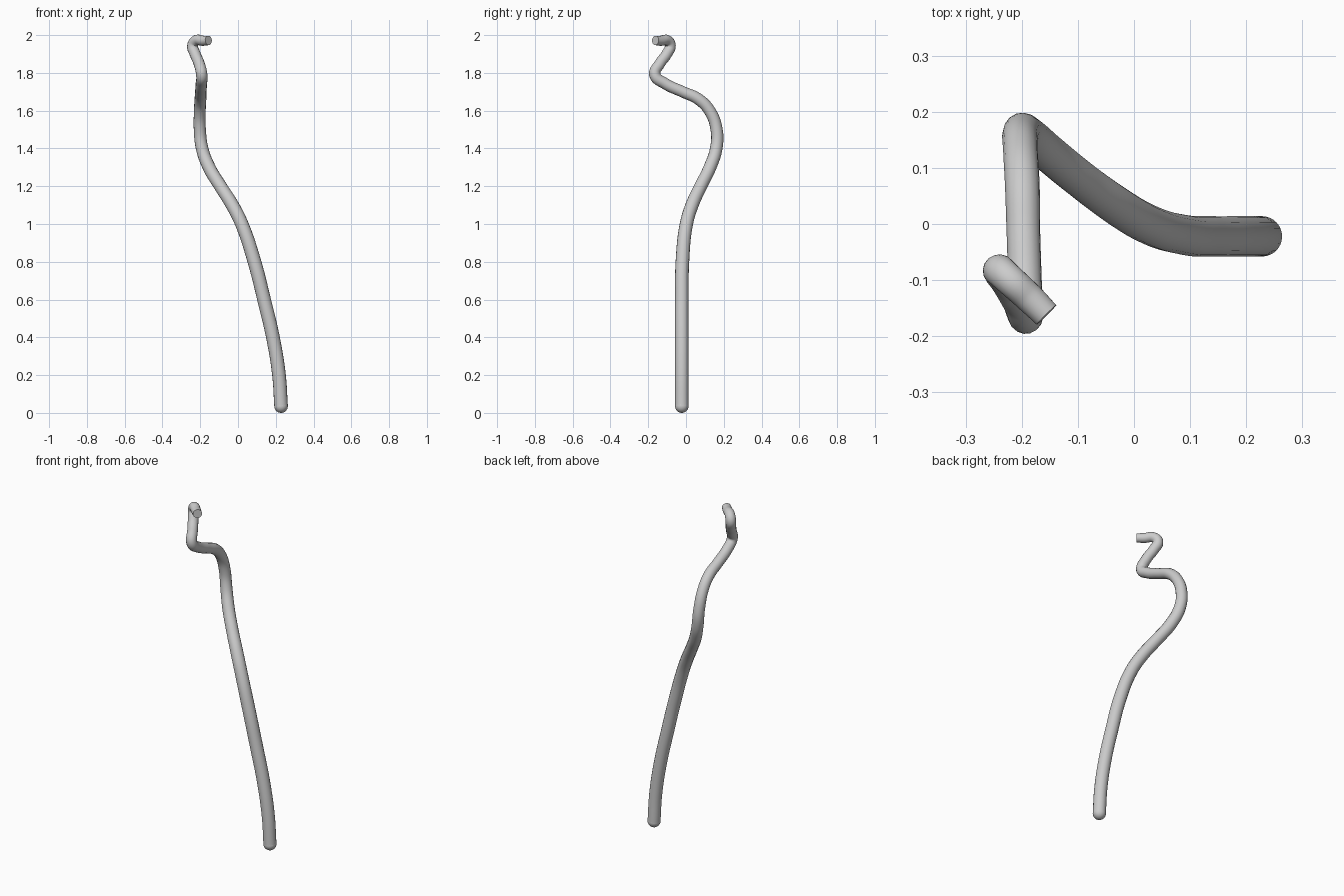
import bpy

# Centre line of the crooked stick: x, y, z, radius
path = [
    (0.228, -0.022, 0.036, 0.036),
    (0.217, -0.022, 0.20, 0.036),
    (0.185, -0.022, 0.40, 0.036),
    (0.138, -0.022, 0.60, 0.036),
    (0.087, -0.019, 0.80, 0.036),
    (0.020, 0.002, 1.00, 0.035),
    (-0.030, 0.032, 1.10, 0.035),
    (-0.093, 0.078, 1.20, 0.034),
    (-0.153, 0.127, 1.30, 0.034),
    (-0.190, 0.160, 1.40, 0.033),
    (-0.202, 0.162, 1.50, 0.032),
    (-0.202, 0.125, 1.60, 0.031),
    (-0.199, 0.067, 1.66, 0.031),
    (-0.197, -0.018, 1.70, 0.030),
    (-0.194, -0.110, 1.743, 0.030),
    (-0.192, -0.165, 1.79, 0.030),
    (-0.206, -0.138, 1.85, 0.029),
    (-0.227, -0.102, 1.90, 0.029),
    (-0.240, -0.083, 1.945, 0.029),
    (-0.222, -0.099, 1.972, 0.028),
    (-0.185, -0.133, 1.970, 0.027),
    (-0.156, -0.162, 1.972, 0.025),
]

# Tapering tube with a flat cut tip
curve = bpy.data.curves.new("stick", "CURVE")
curve.dimensions = "3D"
curve.bevel_depth = 1.0
curve.bevel_resolution = 6
curve.resolution_u = 8
curve.use_fill_caps = True
spline = curve.splines.new("BEZIER")
spline.bezier_points.add(len(path) - 1)
for point, (x, y, z, r) in zip(spline.bezier_points, path):
    point.co = (x, y, z)
    point.radius = r
    point.handle_left_type = point.handle_right_type = "AUTO"
stick = bpy.data.objects.new("stick", curve)
bpy.context.collection.objects.link(stick)
bpy.ops.object.select_all(action="DESELECT")
stick.select_set(True)
bpy.context.view_layer.objects.active = stick
bpy.ops.object.convert(target="MESH")
bpy.ops.object.shade_smooth_by_angle()

# Rounded foot
bpy.ops.mesh.primitive_uv_sphere_add(segments=28, ring_count=14, radius=0.036,
                                     location=path[0][:3])
bpy.context.object.name = "rounded_foot"
bpy.ops.object.shade_smooth_by_angle()
